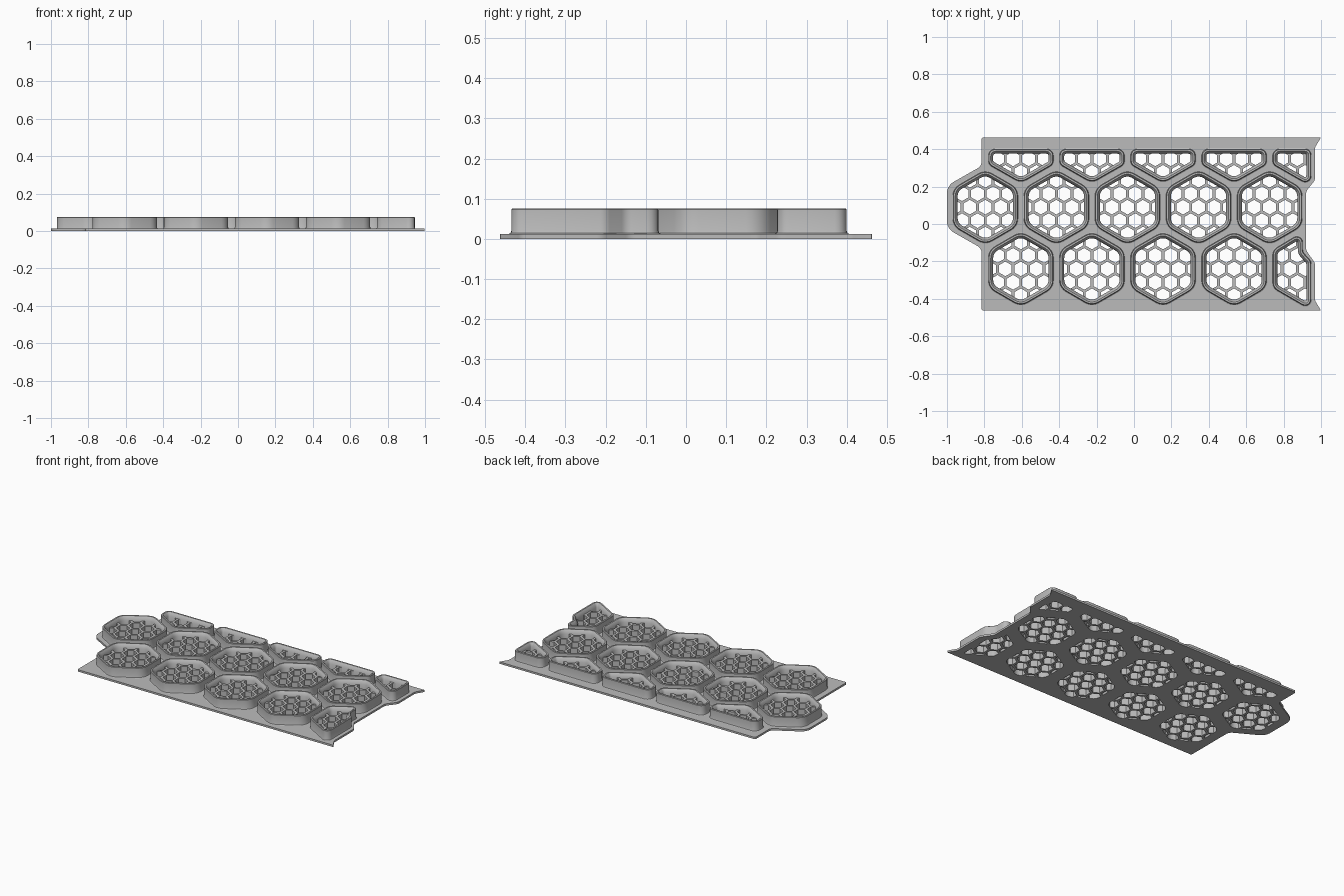
import bpy, bmesh, math
from mathutils import Vector

if "Cube" in bpy.data.objects:
    bpy.data.objects.remove(bpy.data.objects["Cube"])

PITCH, ROW = 0.38, 0.33        # spacing of the large cells
APOTHEM = 0.172                # large cell, centre to outer wall
PLATE_Z, GRILLE_Z, TOP_Z = 0.012, 0.05, 0.075
INSET = 0.024                  # wall thickness at the grille
SMALL, BAR = 0.083, 0.015      # grille cell pitch and bar width

grey = bpy.data.materials.new("plain grey")
grey.use_nodes = True
grey.diffuse_color = (0.5, 0.5, 0.5, 1)
grey.node_tree.nodes["Principled BSDF"].inputs["Base Color"].default_value = (0.5, 0.5, 0.5, 1)


def rounded(corners, steps=5):
    """Counter-clockwise corners (x, y, radius) to a rounded loop."""
    loop = []
    for i, (x, y, r) in enumerate(corners):
        p = Vector((x, y))
        a = (Vector(corners[i - 1][:2]) - p).normalized()
        b = (Vector(corners[(i + 1) % len(corners)][:2]) - p).normalized()
        half = a.angle(b) / 2
        mid = p + (a + b).normalized() * r / math.sin(half)
        start = p + a * r / math.tan(half) - mid
        end = p + b * r / math.tan(half) - mid
        turn = math.atan2(start.x * end.y - start.y * end.x, start.dot(end))
        for k in range(steps + 1):
            t = turn * k / steps
            c, s = math.cos(t), math.sin(t)
            loop.append(mid + Vector((start.x * c - start.y * s, start.x * s + start.y * c)))
    return loop


def offset(loop, d):
    """Move a counter-clockwise loop inward by d."""
    out = []
    for i, p in enumerate(loop):
        a = (p - loop[i - 1]).normalized()
        b = (loop[(i + 1) % len(loop)] - p).normalized()
        na, nb = Vector((-a.y, a.x)), Vector((-b.y, b.x))
        out.append(p + (na + nb) * d / (1 + na.dot(nb)))
    return out


def inside(loop, p):
    hit = False
    for i, b in enumerate(loop):
        a = loop[i - 1]
        if (a.y > p.y) != (b.y > p.y) and p.x < a.x + (p.y - a.y) * (b.x - a.x) / (b.y - a.y):
            hit = not hit
    return hit


def ring(bm, loop, z):
    return [bm.verts.new((p.x, p.y, z)) for p in loop]


def bridge(bm, lower, upper):
    for i in range(len(lower)):
        bm.faces.new((lower[i - 1], lower[i], upper[i], upper[i - 1]))


def finish(bm, name):
    mesh = bpy.data.meshes.new(name)
    bm.to_mesh(mesh)
    bm.free()
    mesh.materials.append(grey)
    ob = bpy.data.objects.new(name, mesh)
    bpy.context.collection.objects.link(ob)
    bpy.ops.object.select_all(action='DESELECT')
    ob.select_set(True)
    bpy.context.view_layer.objects.active = ob
    bpy.ops.object.shade_smooth_by_angle(angle=math.radians(25))


# Cells: (centre of the grille, outer wall loop)
def hexagon(cx, cy):
    r = APOTHEM / math.cos(math.pi / 6)
    angles = [math.radians(30 + 60 * k) for k in range(6)]
    return rounded([(cx + r * math.cos(a), cy + r * math.sin(a), 0.07) for a in angles])


cells = []
mid_y, front_y, back_y = 0.09, 0.09 - ROW, 0.09 + ROW
for i in range(5):
    x = -0.795 + PITCH * i
    cells.append((Vector((x, mid_y)), hexagon(x, mid_y)))
for i in range(4):
    x = -0.605 + PITCH * i
    cells.append((Vector((x, front_y)), hexagon(x, front_y)))
    # back row is cut off along a straight edge
    l, r = x - APOTHEM, x + APOTHEM
    cells.append((Vector((x, back_y)), rounded([
        (l, 0.4, 0.035), (l, 0.32, 0.035), (x, 0.222, 0.06),
        (r, 0.32, 0.035), (r, 0.4, 0.035)])))
# part cells on the right-hand end
cells.append((Vector((0.915, back_y)), rounded([
    (0.743, 0.4, 0.035), (0.743, 0.32, 0.035), (0.945, 0.205, 0.03), (0.945, 0.4, 0.03)])))
cells.append((Vector((0.915, front_y)), rounded([
    (0.743, -0.14, 0.05), (0.743, -0.34, 0.05), (0.945, -0.457, 0.03),
    (0.945, -0.2, 0.035), (0.9, -0.15, 0.035), (0.9, -0.045, 0.03)])))

# Base plate with cell openings
outline = rounded([
    (-0.815, -0.463, 0.01), (1, -0.463, 0.002), (0.968, -0.41, 0.03), (0.968, -0.21, 0.04),
    (0.92, -0.14, 0.04), (0.92, 0.175, 0.04), (0.968, 0.235, 0.04), (0.968, 0.41, 0.03),
    (1, 0.463, 0.002), (-0.815, 0.463, 0.01), (-0.815, 0.31, 0.04), (-1, 0.205, 0.07),
    (-1, -0.025, 0.07), (-0.815, -0.13, 0.04)])
bm = bmesh.new()
rims = []
for z, d, up in ((0, INSET, -1), (PLATE_Z, -0.007, 1)):
    edges = []
    for n, loop in enumerate([outline] + [offset(c[1], d) for c in cells]):
        vs = ring(bm, loop, z)
        if n == 0:
            rims.append(vs)
        edges += [bm.edges.new((vs[i - 1], vs[i])) for i in range(len(vs))]
    made = bmesh.ops.triangle_fill(bm, use_beauty=True, edges=edges, normal=(0, 0, up))
    for f in made["geom"]:
        if isinstance(f, bmesh.types.BMFace):
            f.normal_update()
            if f.normal.z * up < 0:
                f.normal_flip()
bridge(bm, *rims)
finish(bm, "base_plate")

# Raised cell walls: (inset, height) from the foot outside, over the rim, down inside
profile = [(-0.007, PLATE_Z), (-0.002, 0.014), (0, 0.02), (0, 0.073), (0.002, TOP_Z),
           (0.011, TOP_Z), (0.014, 0.072), (INSET, GRILLE_Z), (INSET, 0)]
bm = bmesh.new()
for _, loop in cells:
    rings = [ring(bm, offset(loop, d), z) for d, z in profile]
    for a, b in zip(rings, rings[1:]):
        bridge(bm, a, b)
finish(bm, "cell_walls")


# Honeycomb grilles
def add_bar(bm, a, b, limit):
    """Bar from a to b with mitred ends, cut where it enters the wall."""
    ins = [inside(limit, a), inside(limit, b)]
    if not any(ins):
        return
    if not all(ins):
        if not ins[0]:
            a, b = b, a
        lo, hi = 0.0, 1.0
        for _ in range(12):
            m = (lo + hi) / 2
            lo, hi = (m, hi) if inside(limit, a.lerp(b, m)) else (lo, m)
        b = a.lerp(b, lo)
    d = (b - a).normalized()
    n = Vector((-d.y, d.x)) * BAR / 2
    s = d * min(BAR / 2 / math.sqrt(3), (b - a).length * 0.4)
    tip = s if all(ins) else s * 0
    pts = [a, a + s - n, b - tip - n, b, b - tip + n, a + s + n]
    low, high = ring(bm, pts, 0), ring(bm, pts, GRILLE_Z)
    bm.faces.new(high)
    bm.faces.new(low[::-1])
    for i in (1, 2, 4, 5):
        j = (i + 1) % 6
        if i in (1, 4):
            bm.faces.new((low[i], low[j], high[j], high[i]))


bm = bmesh.new()
side = SMALL / math.sqrt(3)
for centre, loop in cells:
    limit = offset(loop, INSET - 0.006)
    for row in range(-4, 5):
        for col in range(-4, 5):
            c = centre + Vector(((col + row % 2 / 2) * SMALL, row * side * 1.5))
            # three edges per small cell cover the whole grid
            v = [c + side * Vector((math.cos(a), math.sin(a)))
                 for a in (math.radians(30 + 60 * k) for k in range(4))]
            for p, q in zip(v, v[1:]):
                add_bar(bm, p, q, limit)
finish(bm, "honeycomb_grilles")
